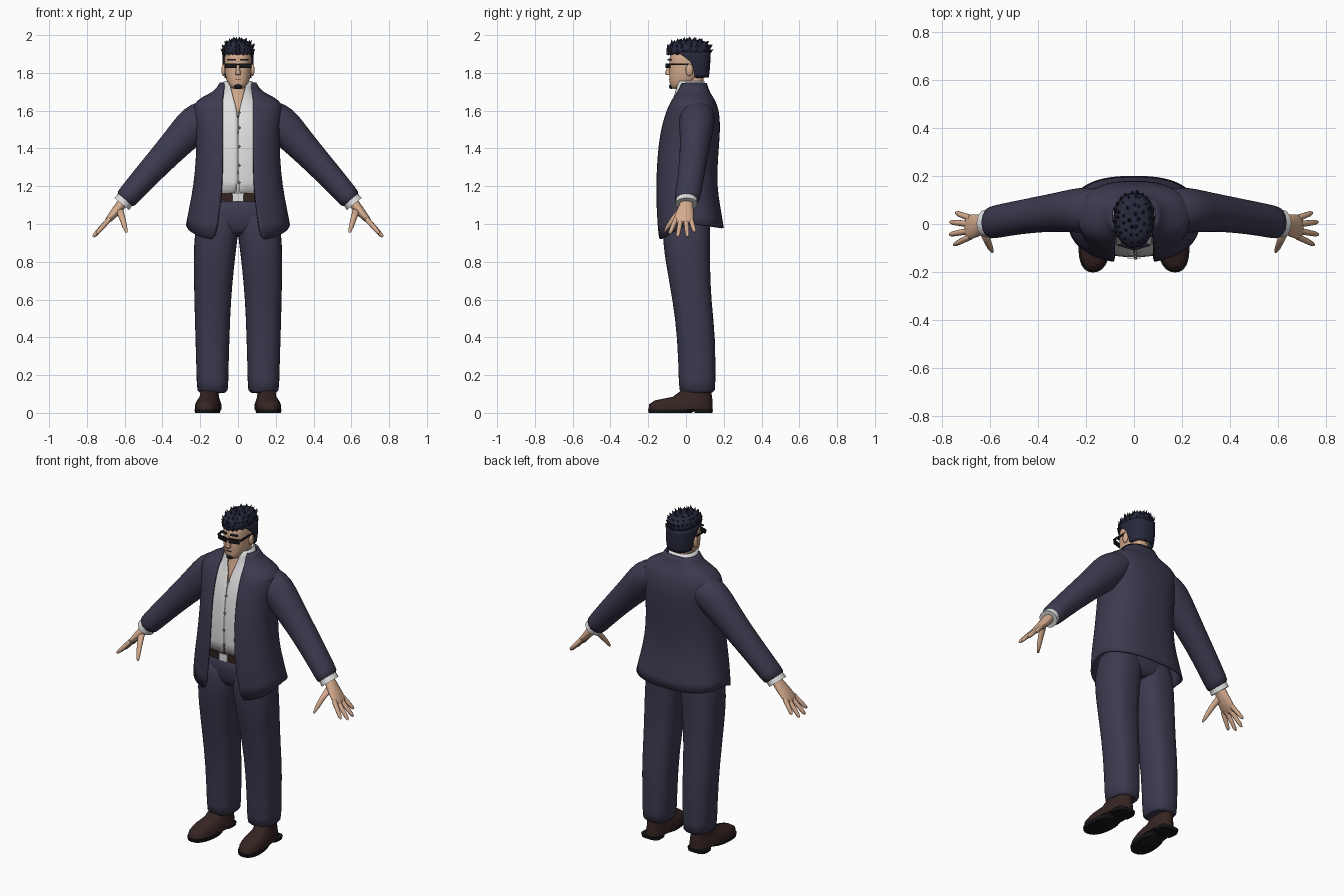
import bpy, bmesh, math, random
from mathutils import Vector, Matrix

if "Cube" in bpy.data.objects:
    bpy.data.objects.remove(bpy.data.objects["Cube"])
random.seed(4)


def material(name, r, g, b):
    m = bpy.data.materials.new(name)
    m.use_nodes = True
    m.diffuse_color = (r, g, b, 1)
    bsdf = m.node_tree.nodes["Principled BSDF"]
    bsdf.inputs["Base Color"].default_value = (r, g, b, 1)
    bsdf.inputs["Roughness"].default_value = 0.8
    return m


NAVY = material("navy cloth", .045, .042, .078)
SKIN = material("skin", .66, .41, .27)
WHITE = material("white cloth", .74, .74, .75)
BROWN = material("dark brown leather", .036, .018, .016)
HAIR = material("blue black hair", .02, .022, .045)
BLACK = material("black", .008, .008, .01)
GREY = material("grey button", .2, .2, .22)


def finish(name, bm, mat, mirror=False, subdiv=0, thick=0, closed=True, angle=40):
    if closed:
        bmesh.ops.recalc_face_normals(bm, faces=bm.faces)
    mesh = bpy.data.meshes.new(name)
    bm.to_mesh(mesh)
    bm.free()
    mesh.materials.append(mat)
    ob = bpy.data.objects.new(name, mesh)
    bpy.context.collection.objects.link(ob)
    if mirror:
        ob.modifiers.new("Mirror", 'MIRROR').use_mirror_merge = False
    if subdiv:
        s = ob.modifiers.new("Smooth", 'SUBSURF')
        s.levels = s.render_levels = subdiv
    if thick:
        t = ob.modifiers.new("Thickness", 'SOLIDIFY')
        t.thickness, t.offset = thick, 0
    bpy.ops.object.select_all(action='DESELECT')
    ob.select_set(True)
    bpy.context.view_layer.objects.active = ob
    bpy.ops.object.shade_smooth_by_angle(angle=math.radians(angle))
    return ob


def skin_rings(bm, rings, closed=True):
    rows = [[bm.verts.new(p) for p in r] for r in rings]
    n = len(rows[0])
    for a, b in zip(rows, rows[1:]):
        for j in range(n if closed else n - 1):
            k = (j + 1) % n
            bm.faces.new((a[j], a[k], b[k], b[j]))
    if closed:
        bm.faces.new(rows[0][::-1])
        bm.faces.new(rows[-1])


def power(v, p):
    return math.copysign(abs(v) ** p, v)


def loft(name, rings, mat, n=24, p=.85, shear=0, **kw):
    # Horizontal sections: height, left x, right x, front y, back y
    bm, out = bmesh.new(), []
    for z, x0, x1, y0, y1 in rings:
        row = []
        for i in range(n):
            a = 2 * math.pi * i / n
            y = (y0 + y1) / 2 - (y1 - y0) / 2 * power(math.cos(a), p)
            row.append(((x0 + x1) / 2 + (x1 - x0) / 2 * power(math.sin(a), p) + shear * y, y, z))
        out.append(row)
    skin_rings(bm, out)
    return finish(name, bm, mat, **kw)


def body(name, rings, mat, **kw):
    return loft(name, [(z, -w, w, y0, y1) for z, w, y0, y1 in rings], mat, **kw)


def open_shell(name, rings, mat, n=40, p=.8, dips=(0, 0), thick=.012, subdiv=1):
    # Garment sections open at the front: height, half width, front, back, half gap
    bm, out = bmesh.new(), []
    for k, (z, w, y0, y1, gap) in enumerate(rings):
        a0, row = math.asin(min(1, gap / w) ** (1 / p)), []
        for i in range(n + 1):
            a = a0 + (2 * math.pi - 2 * a0) * i / n
            c = math.cos(a)
            drop = (dips[0] * c if c > 0 else -dips[1] * c) if k == 0 else 0
            row.append((w * power(math.sin(a), p), (y0 + y1) / 2 - (y1 - y0) / 2 * power(c, p), z - drop))
        out.append(row)
    skin_rings(bm, out, closed=False)
    return finish(name, bm, mat, closed=False, thick=thick, subdiv=subdiv)


def limb(name, path, mat, n=16, **kw):
    # Tube along a path: x, y, z, radius across, radius along y
    bm, out = bmesh.new(), []
    pts = [Vector(q[:3]) for q in path]
    for i, q in enumerate(path):
        d = pts[min(i + 1, len(pts) - 1)] - pts[max(i - 1, 0)]
        d.y = 0
        u = d.normalized().cross(Vector((0, 1, 0)))
        ang = [2 * math.pi * j / n for j in range(n)]
        out.append([pts[i] + u * q[3] * math.cos(a) + Vector((0, q[4] * math.sin(a), 0)) for a in ang])
    skin_rings(bm, out)
    return finish(name, bm, mat, mirror=True, **kw)


def box(name, loc, size, mat, turn=0, mirror=False):
    bm = bmesh.new()
    m = Matrix.Translation(loc) @ Matrix.Rotation(turn, 4, 'Z') @ Matrix.Diagonal((*size, 1))
    bmesh.ops.create_cube(bm, size=1, matrix=m)
    return finish(name, bm, mat, mirror=mirror)


def ball(name, loc, size, mat, mirror=False):
    bm = bmesh.new()
    m = Matrix.Translation(loc) @ Matrix.Diagonal((*size, 1))
    bmesh.ops.create_uvsphere(bm, u_segments=14, v_segments=8, radius=1, matrix=m)
    return finish(name, bm, mat, mirror=mirror, angle=80)


# Shoes with separate soles and heels
loft("shoe", [(.018, .088, .222, -.198, .14), (.045, .088, .222, -.196, .14), (.066, .096, .214, -.165, .14),
              (.085, .105, .205, -.07, .138), (.13, .11, .2, -.01, .13)], BROWN, shear=-.08, mirror=True, angle=60)
loft("shoe_sole", [(.0, .09, .22, -.198, .03), (.019, .086, .224, -.202, .06)], BLACK, shear=-.08, mirror=True)
loft("shoe_heel", [(.0, .097, .213, .045, .14), (.019, .093, .217, .045, .143)], BLACK, p=.6, mirror=True)

# Trousers
body("trouser_hips", [(.93, .13, -.07, .1), (.97, .2, -.108, .125), (1.05, .205, -.115, .135),
                      (1.14, .192, -.118, .125)], NAVY, subdiv=1)
loft("trouser_leg", [(.1, .052, .217, -.036, .155), (.13, .052, .218, -.038, .156), (.4, .045, .226, -.045, .158),
                     (.6, .037, .232, -.072, .133), (.78, .02, .235, -.105, .128), (.89, .006, .234, -.122, .128),
                     (.98, -.005, .226, -.12, .13), (1.1, 0, .195, -.11, .12)],
     NAVY, p=.8, mirror=True, subdiv=1)

# Belt and buckle
body("belt", [(1.118, .196, -.134, .13), (1.165, .196, -.138, .13)], BROWN, n=40, p=.8)
box("buckle", (0, -.139, 1.141), (.056, .01, .044), WHITE)

# Shirt with open collar, and its buttons
open_shell("shirt", [(1.15, .19, -.128, .125, .001), (1.3, .188, -.138, .14, .001), (1.48, .185, -.122, .15, .001),
                     (1.57, .18, -.1, .145, .002), (1.63, .14, -.076, .12, .012), (1.69, .085, -.058, .103, .032),
                     (1.757, .071, -.048, .093, .046)], WHITE, thick=.008)
for z, y in ((1.22, -.139), (1.31, -.144), (1.41, -.136), (1.51, -.122), (1.59, -.1)):
    ball("shirt_button", (.006, y, z), (.007, .005, .007), GREY)

# Jacket: open front, flared hem, standing collar
open_shell("jacket", [(1.0, .27, -.148, .195, .118), (1.08, .254, -.156, .178, .095), (1.2, .23, -.157, .157, .083),
                      (1.35, .216, -.152, .163, .08), (1.48, .215, -.137, .175, .08), (1.57, .228, -.112, .174, .08),
                      (1.63, .236, -.088, .16, .08), (1.668, .19, -.066, .14, .08), (1.695, .122, -.05, .12, .076),
                      (1.745, .092, -.036, .104, .07)], NAVY, dips=(.09, .022))

# Sleeves and shirt cuffs
limb("sleeve", [(.11, .055, 1.6, .06, .08), (.165, .058, 1.575, .09, .095), (.225, .058, 1.535, .102, .095),
                (.295, .052, 1.46, .09, .085), (.37, .044, 1.38, .079, .077), (.48, .028, 1.262, .069, .071),
                (.585, .008, 1.143, .06, .069), (.603, .004, 1.122, .059, .068)], NAVY, n=24, subdiv=1)
limb("cuff", [(.58, .005, 1.15, .046, .055), (.616, .002, 1.106, .051, .058)], WHITE, n=24)

# Hands
limb("palm", [(.59, .004, 1.14, .028, .034), (.622, .002, 1.098, .028, .036), (.652, -.008, 1.06, .025, .05),
              (.69, -.013, 1.018, .017, .053), (.703, -.014, 1.003, .009, .045)], SKIN, subdiv=1)
for label, yb, tip in (("little", .024, (.742, .046, .958)), ("ring", -.001, (.766, .008, .932)),
                       ("middle", -.027, (.768, -.044, .932)), ("index", -.052, (.75, -.086, .948))):
    a, b = Vector((.68, yb, 1.027)), Vector(tip)
    steps = ((0, .014), (.55, .0125), (.88, .0105), (1, .005))
    limb(label + "_finger", [(*a.lerp(b, t), r, r) for t, r in steps], SKIN, n=10, angle=70)
limb("thumb", [(.628, -.025, 1.075, .02, .022), (.612, -.065, 1.03, .016, .018), (.6, -.095, .988, .013, .013),
               (.59, -.115, .955, .006, .006)], SKIN, n=10, angle=70)

# Neck and head
body("neck", [(1.56, .075, -.085, .07), (1.62, .062, -.064, .08), (1.69, .054, -.046, .085),
              (1.75, .053, -.038, .092), (1.81, .055, -.03, .1)], SKIN, subdiv=1)
body("head", [(1.714, .026, -.078, -.02), (1.73, .046, -.085, .02), (1.765, .065, -.089, .07),
              (1.81, .07, -.089, .1), (1.85, .073, -.087, .113), (1.89, .073, -.09, .115),
              (1.93, .06, -.07, .1)], SKIN, subdiv=1)
loft("nose", [(1.79, -.015, .015, -.106, -.07), (1.8, -.014, .014, -.111, -.07),
              (1.85, -.007, .007, -.092, -.07)], SKIN, n=10, angle=70)
ball("ear", (.077, .018, 1.815), (.011, .02, .032), SKIN, mirror=True)
box("mouth", (0, -.087, 1.766), (.034, .008, .004), BROWN)
ball("goatee", (0, -.077, 1.728), (.022, .013, .014), BLACK)
box("eyebrow", (.035, -.088, 1.87), (.042, .012, .008), HAIR, turn=.2, mirror=True)

# Sunglasses
box("lens", (.039, -.095, 1.838), (.062, .008, .026), BLACK, turn=.28, mirror=True)
box("glasses_bridge", (0, -.104, 1.844), (.026, .007, .007), BLACK)
box("glasses_arm", (.075, -.035, 1.846), (.006, .1, .01), BLACK, mirror=True)

# Hair: cropped sides, fuller top, short spikes
open_shell("cropped_hair", [(1.775, .066, -.025, .116, .066), (1.82, .074, -.04, .122, .074),
                            (1.86, .078, -.06, .124, .078), (1.91, .08, -.085, .125, .07)], HAIR, thick=.01)
body("hair_top", [(1.893, .073, -.092, .12), (1.91, .08, -.1, .128), (1.94, .079, -.098, .129),
                  (1.965, .062, -.072, .112), (1.975, .035, -.035, .08)], HAIR, subdiv=1)
bm = bmesh.new()
for ring, (count, spread, z) in enumerate(((5, .25, 1.972), (11, .55, 1.965), (17, .8, 1.95), (22, .95, 1.932),
                                           (24, .97, 1.908))):
    for i in range(count):
        a = 2 * math.pi * (i + random.uniform(.2, .8)) / count
        base = Vector((.077 * spread * math.sin(a), .015 - .112 * spread * math.cos(a), z))
        aim = Vector((.5 * spread * math.sin(a), .25 - .5 * spread * math.cos(a), .95 - ring * .1))
        size = random.uniform(.028, .042) * (.8 if ring < 2 else 1)
        m = Matrix.Translation(base) @ aim.to_track_quat('Z', 'Y').to_matrix().to_4x4()
        bmesh.ops.create_cone(bm, cap_ends=True, segments=4, radius1=.014, radius2=0, depth=size,
                              matrix=m @ Matrix.Translation((0, 0, size * .25)))
finish("hair_spikes", bm, HAIR)
